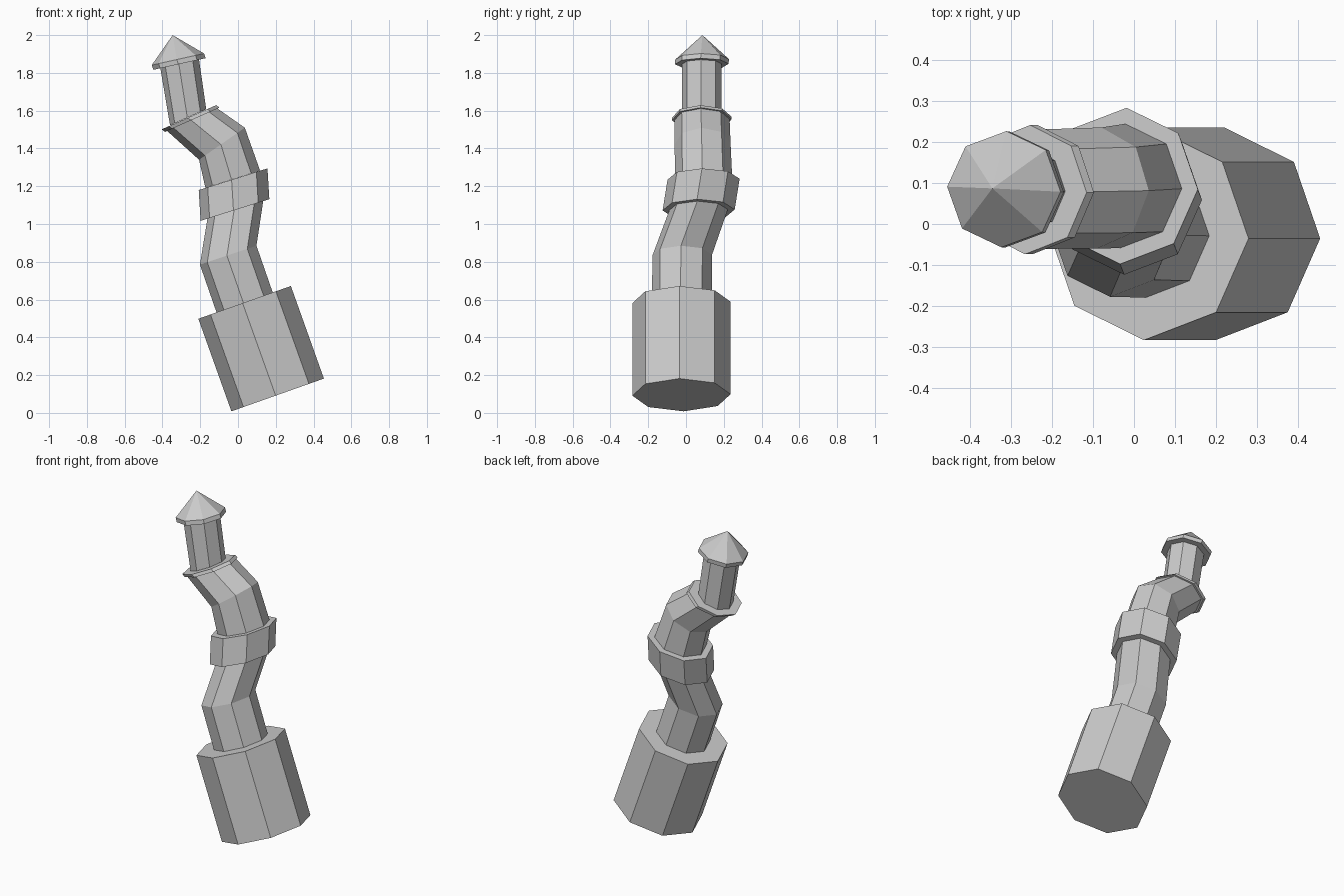
import bpy, bmesh
from math import sin, cos, radians

if "Cube" in bpy.data.objects:
    bpy.data.objects.remove(bpy.data.objects["Cube"])

SIDES = 8
TWIST = radians(-2.5)


def ring(bm, x, y, z, radius, tilt):
    """Octagon centred at x, y, z, tilted about the y axis."""
    t = radians(tilt)
    verts = []
    for i in range(SIDES):
        a = TWIST + radians(360 / SIDES) * i
        u, v = radius * cos(a), radius * sin(a)
        verts.append(bm.verts.new((x + u * cos(t), y + v, z + u * sin(t))))
    return verts


def loft(name, sections, apex=None):
    """Closed flat-sided tube through the sections, optionally ending in a point."""
    bm = bmesh.new()
    rings = [ring(bm, *s) for s in sections]
    for a, b in zip(rings, rings[1:]):
        for i in range(SIDES):
            j = (i + 1) % SIDES
            bm.faces.new((a[i], a[j], b[j], b[i]))
    bm.faces.new(rings[0][::-1])
    if apex:
        tip = bm.verts.new(apex)
        for i in range(SIDES):
            bm.faces.new((rings[-1][i], rings[-1][(i + 1) % SIDES], tip))
    else:
        bm.faces.new(rings[-1])
    bmesh.ops.recalc_face_normals(bm, faces=bm.faces)
    mesh = bpy.data.meshes.new(name)
    bm.to_mesh(mesh)
    bm.free()
    obj = bpy.data.objects.new(name, mesh)
    bpy.context.collection.objects.link(obj)


# Each section: x, y, z, radius, tilt in degrees
# Wide leaning base
loft("base", [(0.21, -0.024, 0.095, 0.26, 19.5),
              (0.035, -0.024, 0.585, 0.26, 19.5)])

# Lower pipe with a kink
loft("lower_pipe", [(0.035, -0.022, 0.585, 0.158, 19.5),
                    (-0.052, -0.02, 0.835, 0.158, 18.5),
                    (-0.014, 0.067, 1.076, 0.155, 17.5)])

# Thick collar joining the two pipes
loft("collar", [(-0.016, 0.067, 1.074, 0.191, 17.5),
                (-0.026, 0.093, 1.237, 0.191, 17.5)])

# Upper pipe bending into the elbow
loft("elbow_pipe", [(-0.028, 0.093, 1.237, 0.152, 17.5),
                    (-0.085, 0.088, 1.425, 0.148, 35),
                    (-0.242, 0.085, 1.552, 0.146, 24)])

# Thin flange at the end of the elbow
loft("flange", [(-0.242, 0.084, 1.552, 0.158, 24),
                (-0.26, 0.084, 1.565, 0.158, 24)])

# Narrow chimney
loft("top_pipe", [(-0.264, 0.084, 1.565, 0.105, 24),
                  (-0.309, 0.084, 1.85, 0.105, 12)])

# Pointed cap with a short brim
loft("cap", [(-0.31, 0.084, 1.847, 0.142, 12.5),
             (-0.318, 0.085, 1.872, 0.142, 12.5)],
     apex=(-0.346, 0.087, 2.0))
